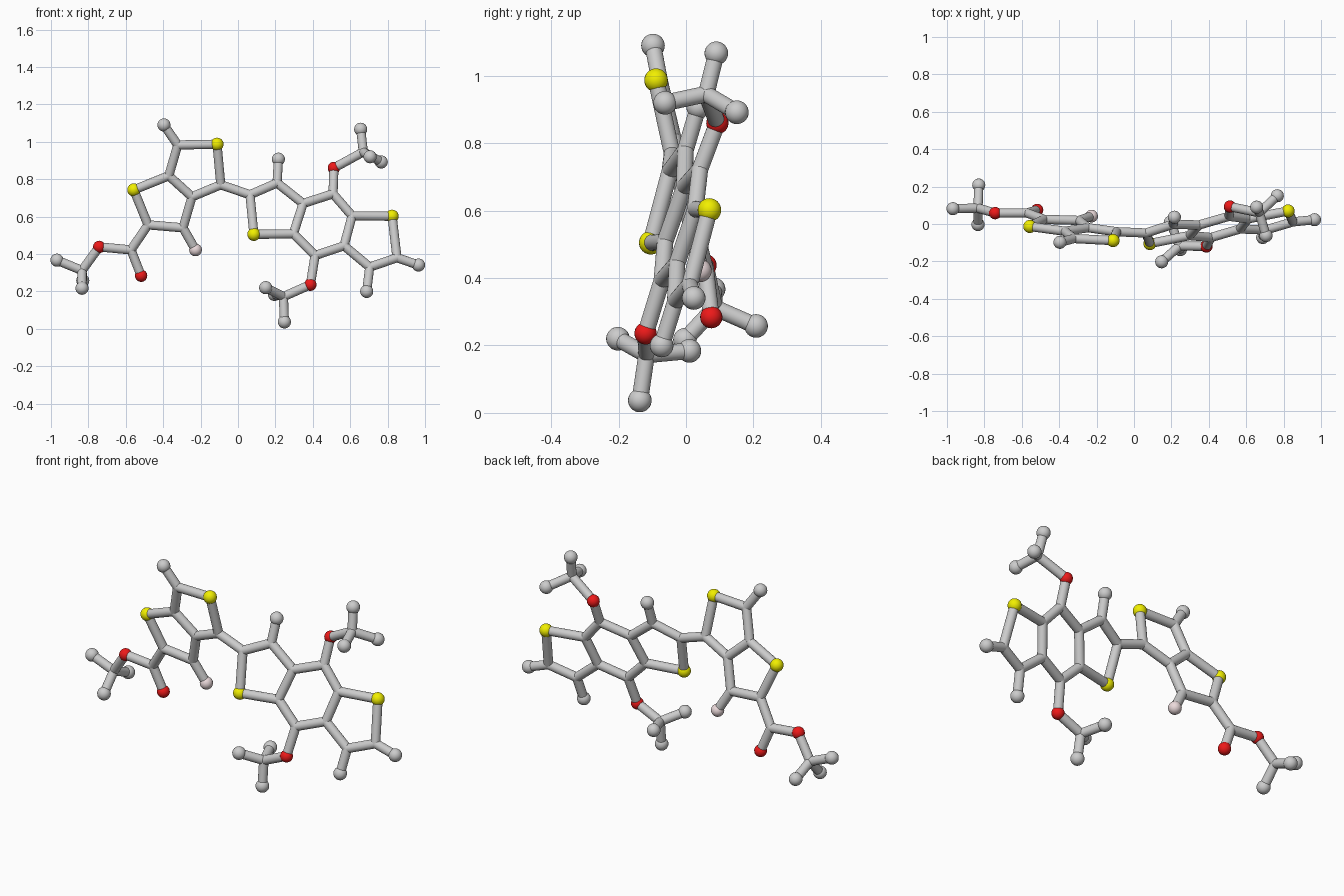
import bpy
from mathutils import Vector

if "Cube" in bpy.data.objects:
    bpy.data.objects.remove(bpy.data.objects["Cube"])

TUBE_R = 0.0245


def material(name, rgb):
    m = bpy.data.materials.new(name)
    m.diffuse_color = (*rgb, 1)
    m.use_nodes = True
    m.node_tree.nodes["Principled BSDF"].inputs["Base Color"].default_value = m.diffuse_color
    return m


RED = material("red", (0.85, 0.01, 0.01))
YELLOW = material("yellow", (0.88, 0.86, 0.0))
PINK = material("pale_pink", (0.83, 0.7, 0.71))

# ball kinds: name, radius, material
KINDS = {
    "j": ("joint", TUBE_R, None),
    "e": ("grey_end_ball", 0.035, None),
    "O": ("red_ball", 0.033, RED),
    "S": ("yellow_ball", 0.035, YELLOW),
    "F": ("pink_ball", 0.034, PINK),
}


def left(x, z):      # plane of the left double ring
    return (x, 0.125 - 0.048 * x - 0.222 * z, z)


def right(x, z):     # plane of the right triple ring
    return (x, -0.2655 + 0.198 * x + 0.2855 * z, z)


points = {
    # left double ring
    "a1": ("e", left(-.396, 1.09)), "a2": ("j", left(-.322, .983)),
    "a3": ("S", left(-.112, .987)), "a4": ("j", left(-.092, .77)),
    "a5": ("j", left(-.246, .706)), "a6": ("j", left(-.37, .818)),
    "a7": ("S", left(-.557, .743)), "a8": ("j", left(-.481, .556)),
    "a9": ("j", left(-.294, .54)), "a10": ("F", left(-.227, .422)),
    # left side chain
    "b1": ("j", left(-.572, .422)), "b2": ("O", (-.518, .075, .284)),
    "b3": ("O", (-.742, .058, .438)), "b4": ("j", (-.834, .085, .312)),
    "b5": ("e", (-.968, .082, .367)), "b6": ("e", (-.83, .208, .258)),
    "b7": ("e", (-.834, -.003, .217)),
    # right triple ring
    "c1": ("j", right(.064, .717)), "c2": ("j", right(.209, .78)),
    "c3": ("e", right(.216, .907)), "c4": ("j", right(.348, .67)),
    "c5": ("j", right(.296, .508)), "c6": ("S", right(.085, .505)),
    "c7": ("j", right(.508, .722)), "c8": ("j", right(.61, .604)),
    "c9": ("j", right(.567, .444)), "c10": ("j", right(.412, .392)),
    "c11": ("S", right(.824, .602)), "c12": ("j", right(.85, .38)),
    "c13": ("j", right(.704, .33)), "c14": ("e", right(.965, .341)),
    "c15": ("e", right(.688, .2)),
    # upper side group
    "d1": ("O", (.513, .093, .86)), "d2": ("j", (.67, .06, .946)),
    "d3": ("e", (.656, .09, 1.067)), "d4": ("e", (.766, .151, .892)),
    "d5": ("e", (.706, -.062, .92)),
    # lower side group
    "f1": ("O", (.387, -.12, .236)), "f2": ("j", (.243, -.117, .172)),
    "f3": ("e", (.248, -.137, .037)), "f4": ("e", (.148, -.202, .22)),
    "f5": ("e", (.195, .01, .184)),
}

# rod paths through the points
paths = [
    "a1 a2 a3 a4 a5 a6 a2", "a6 a7 a8 a9 a5", "a9 a10",
    "a8 b1 b2", "b1 b3 b4 b5", "b6 b4 b7",
    "a4 c1 c2 c4 c5 c6 c1", "c2 c3", "c4 c7 c8 c9 c10 c5",
    "c8 c11 c12 c13 c9", "c12 c14", "c13 c15",
    "c7 d1 d2 d3", "d4 d2 d5", "c10 f1 f2 f3", "f4 f2 f5",
]


def smooth():
    bpy.ops.object.shade_smooth_by_angle()


# balls and rounded joints
for kind, pos in points.values():
    name, r, mat = KINDS[kind]
    bpy.ops.mesh.primitive_uv_sphere_add(segments=24, ring_count=16, radius=r, location=pos)
    ob = bpy.context.object
    ob.name = name
    if mat:
        ob.data.materials.append(mat)
    smooth()

# rods
for path in paths:
    keys = path.split()
    for k1, k2 in zip(keys, keys[1:]):
        p, q = Vector(points[k1][1]), Vector(points[k2][1])
        d = q - p
        bpy.ops.mesh.primitive_cylinder_add(
            vertices=24, radius=TUBE_R, depth=d.length, location=(p + q) / 2,
            rotation=d.to_track_quat('Z', 'Y').to_euler())
        bpy.context.object.name = "rod"
        smooth()
